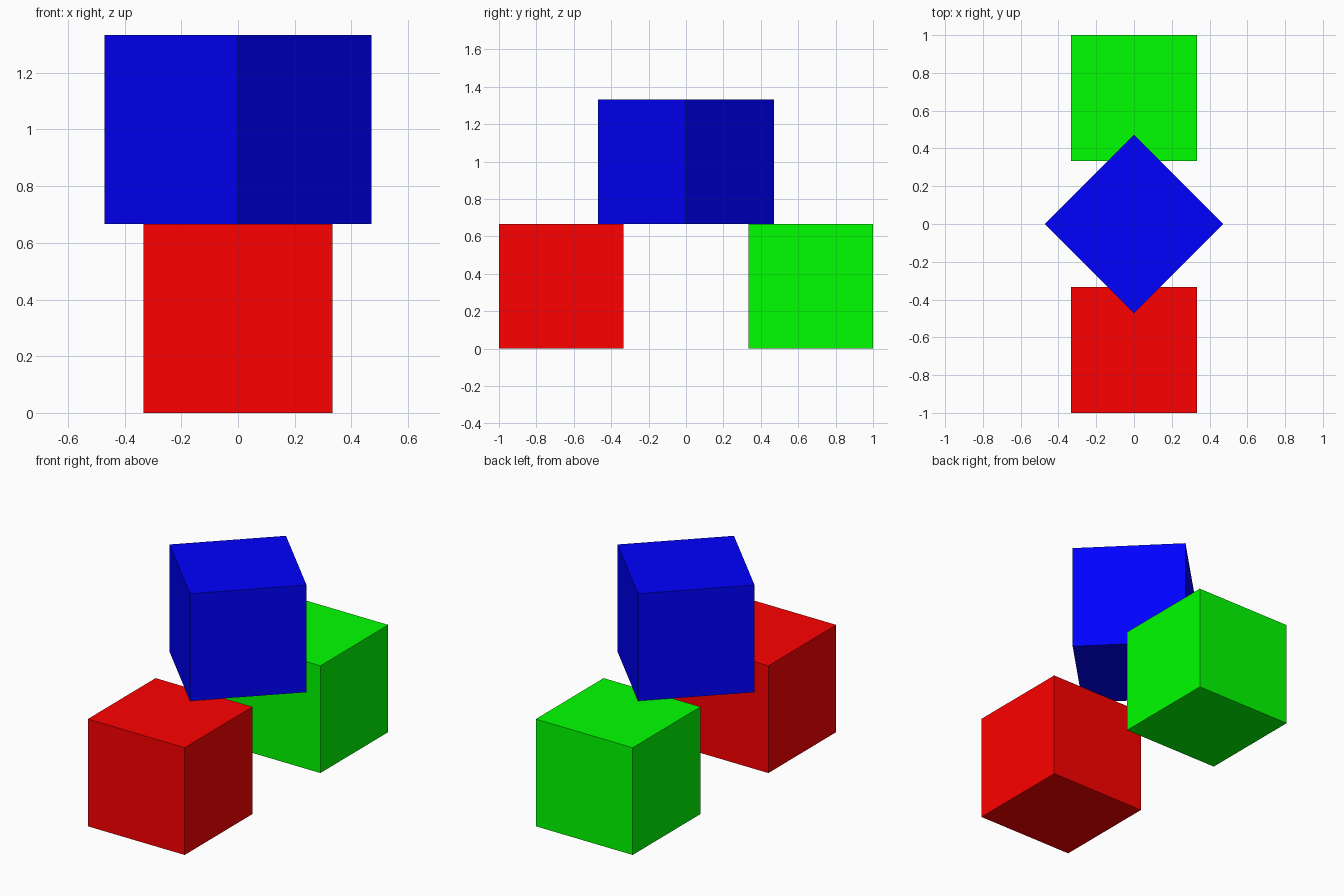
import bpy
from math import radians

if "Cube" in bpy.data.objects:
    bpy.data.objects.remove(bpy.data.objects["Cube"])

SIZE = 2 / 3  # edge length of every cube


def cube(name, y, z, turn, color):
    bpy.ops.mesh.primitive_cube_add(size=SIZE, location=(0, y, z), rotation=(0, 0, radians(turn)))
    obj = bpy.context.object
    obj.name = name
    mat = bpy.data.materials.new(name + "_paint")
    mat.diffuse_color = color
    mat.use_nodes = True
    mat.node_tree.nodes["Principled BSDF"].inputs["Base Color"].default_value = mat.diffuse_color
    obj.data.materials.append(mat)
    return obj


# two base cubes with a gap of one cube between them
cube("front_base_cube", -SIZE, SIZE / 2, 0, (1, 0, 0, 1))
cube("back_base_cube", SIZE, SIZE / 2, 0, (0, 1, 0, 1))

# top cube turned 45 degrees, its corners resting on the base cubes
cube("top_cube", 0, SIZE * 1.5, 45, (0, 0, 1, 1))
